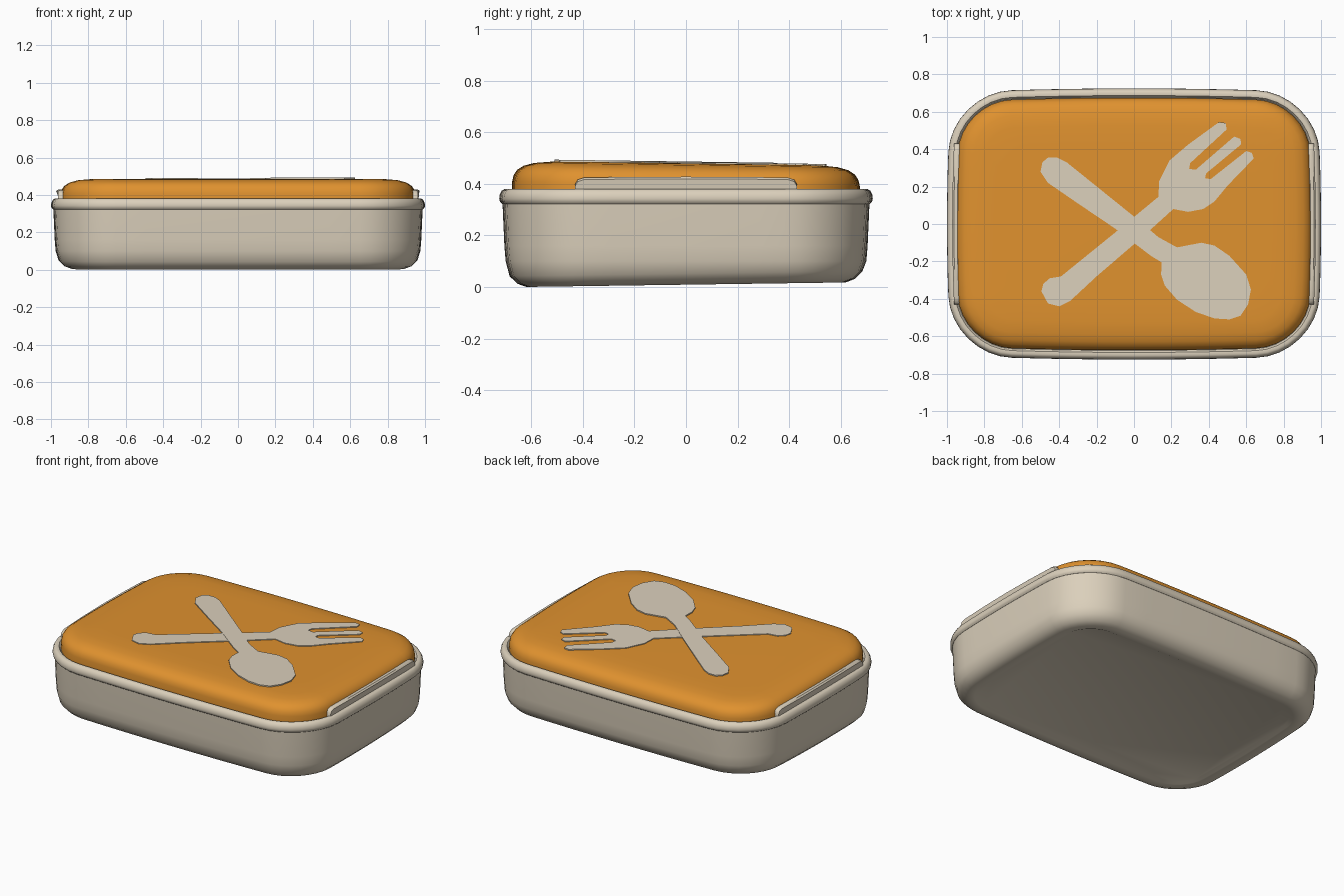
import bpy, bmesh, math

if "Cube" in bpy.data.objects:
    bpy.data.objects.remove(bpy.data.objects["Cube"])

HX, HY, R = 1.0, 0.725, 0.33


def material(name, rgb):
    m = bpy.data.materials.new(name)
    m.diffuse_color = (*rgb, 1)
    m.use_nodes = True
    m.node_tree.nodes["Principled BSDF"].inputs["Base Color"].default_value = m.diffuse_color
    return m


cream = material("cream", (0.71, 0.63, 0.50))
orange = material("orange", (0.74, 0.285, 0.028))


def outline(inset):
    """Rounded rectangle with gently bowed sides."""
    hx, hy, r = HX - inset, HY - inset, max(R - inset, 0.14)
    pts = []
    corners = [(1, 1), (-1, 1), (-1, -1), (1, -1)]
    for i, (sx, sy) in enumerate(corners):
        cx, cy = sx * (hx - r), sy * (hy - r)
        for k in range(9):
            a = math.pi / 2 * (i + k / 8)
            pts.append((cx + r * math.cos(a), cy + r * math.sin(a)))
        # straight side up to the next corner
        nx, ny = corners[(i + 1) % 4]
        x0, y0 = pts[-1]
        a = math.pi / 2 * (i + 1)
        x1, y1 = nx * (hx - r) + r * math.cos(a), ny * (hy - r) + r * math.sin(a)
        pts += [(x0 + (x1 - x0) * t / 8, y0 + (y1 - y0) * t / 8) for t in range(1, 8)]
    return [(x * (1 - 0.025 * (y / hy) ** 2), y * (1 - 0.03 * (x / hx) ** 2)) for x, y in pts]


def finish(bm, name, mat, angle=40):
    bmesh.ops.recalc_face_normals(bm, faces=bm.faces)
    me = bpy.data.meshes.new(name)
    bm.to_mesh(me)
    bm.free()
    ob = bpy.data.objects.new(name, me)
    bpy.context.collection.objects.link(ob)
    me.materials.append(mat)
    bpy.ops.object.select_all(action='DESELECT')
    ob.select_set(True)
    bpy.context.view_layer.objects.active = ob
    bpy.ops.object.shade_smooth_by_angle(angle=math.radians(angle))
    return ob


def loft(name, profile, mat, tilt=lambda z: 0):
    """Stack outlines given as (inset, height) and cap both ends."""
    bm = bmesh.new()
    rings = [[bm.verts.new((x, y, z + tilt(z) * y)) for x, y in outline(d)] for d, z in profile]
    n = len(rings[0])
    for a, b in zip(rings, rings[1:]):
        for i in range(n):
            j = (i + 1) % n
            bm.faces.new((a[i], a[j], b[j], b[i]))
    bm.faces.new(rings[0])
    bm.faces.new(rings[-1])
    return finish(bm, name, mat)


# Tray with a slightly recessed base
loft("tray", [(0.165, 0.02), (0.145, 0.011), (0.105, 0.009), (0.07, 0.022), (0.04, 0.052),
              (0.025, 0.10), (0.02, 0.16), (0.012, 0.34)], cream,
     lambda z: 0.014 if z < 0.08 else 0)

# Rolled rim
loft("rim", [(0.05, 0.322), (0.012, 0.322), (0.003, 0.33), (0, 0.342), (0.002, 0.358),
             (0.01, 0.374), (0.022, 0.381), (0.038, 0.379), (0.048, 0.366)], cream)

# Domed lid, a little higher toward the front
LID_TILT = -0.014
loft("lid", [(0.05, 0.35), (0.05, 0.40), (0.056, 0.425), (0.07, 0.446), (0.095, 0.462),
             (0.135, 0.473), (0.20, 0.479), (0.30, 0.480)], orange, lambda z: LID_TILT)


# Side latches: upright tabs with rounded upper corners
def latch(name, side):
    bm = bmesh.new()
    prof = [(-0.43, 0.36), (-0.43, 0.40), (-0.42, 0.417), (-0.395, 0.425)]
    prof += [(-0.2, 0.427), (0, 0.428), (0.2, 0.427)] + [(-y, z) for y, z in reversed(prof)]
    layers = []
    for x, drop in ((0.938, 0.006), (0.945, 0), (0.963, 0), (0.972, 0.008)):
        layers.append([bm.verts.new((side * (x - 0.02 * (y / 0.43) ** 2 * 0.5), y, z - drop))
                       for y, z in prof])
    n = len(prof)
    for a, b in zip(layers, layers[1:]):
        for i in range(n):
            j = (i + 1) % n
            bm.faces.new((a[i], a[j], b[j], b[i]))
    bm.faces.new(layers[0])
    bm.faces.new(layers[-1])
    finish(bm, name, cream)


latch("latch_left", -1)
latch("latch_right", 1)


# Cutlery emblem plates following the lid slope
def plate(name, pts, top):
    bm = bmesh.new()
    lo, hi = ([bm.verts.new((x, y, z + LID_TILT * y)) for x, y in pts] for z in (top - 0.009, top))
    n = len(pts)
    for i in range(n):
        j = (i + 1) % n
        bm.faces.new((lo[i], lo[j], hi[j], hi[i]))
    bm.faces.new(lo)
    bm.faces.new(hi)
    bmesh.ops.triangulate(bm, faces=[f for f in bm.faces if len(f.verts) > 4])
    finish(bm, name, cream, 30)


plate("spoon", [(-0.50, 0.28), (-0.49, 0.33), (-0.46, 0.355), (-0.41, 0.355), (-0.36, 0.33),
                (0.0, 0.04), (0.13, -0.07), (0.23, -0.125), (0.36, -0.10), (0.43, -0.115),
                (0.51, -0.17), (0.60, -0.27), (0.625, -0.35), (0.61, -0.43), (0.57, -0.49),
                (0.51, -0.51), (0.43, -0.505), (0.33, -0.47), (0.23, -0.405), (0.165, -0.33),
                (0.145, -0.27), (0.148, -0.205), (0.09, -0.17), (-0.10, -0.025),
                (-0.30, 0.11), (-0.46, 0.22)], 0.487)

plate("fork", [(-0.495, -0.36), (-0.485, -0.32), (-0.45, -0.29), (-0.39, -0.28), (-0.10, -0.045),
               (0.13, 0.145), (0.135, 0.23), (0.19, 0.34), (0.29, 0.425), (0.455, 0.545),
               (0.49, 0.54), (0.495, 0.505), (0.30, 0.325), (0.295, 0.295), (0.33, 0.29),
               (0.535, 0.467), (0.57, 0.455), (0.572, 0.425), (0.385, 0.27), (0.38, 0.245),
               (0.41, 0.24), (0.60, 0.39), (0.63, 0.38), (0.64, 0.35), (0.50, 0.205),
               (0.43, 0.12), (0.37, 0.08), (0.29, 0.065), (0.21, 0.08), (0.05, -0.065),
               (-0.20, -0.28), (-0.34, -0.41), (-0.40, -0.44), (-0.46, -0.425)], 0.485)
